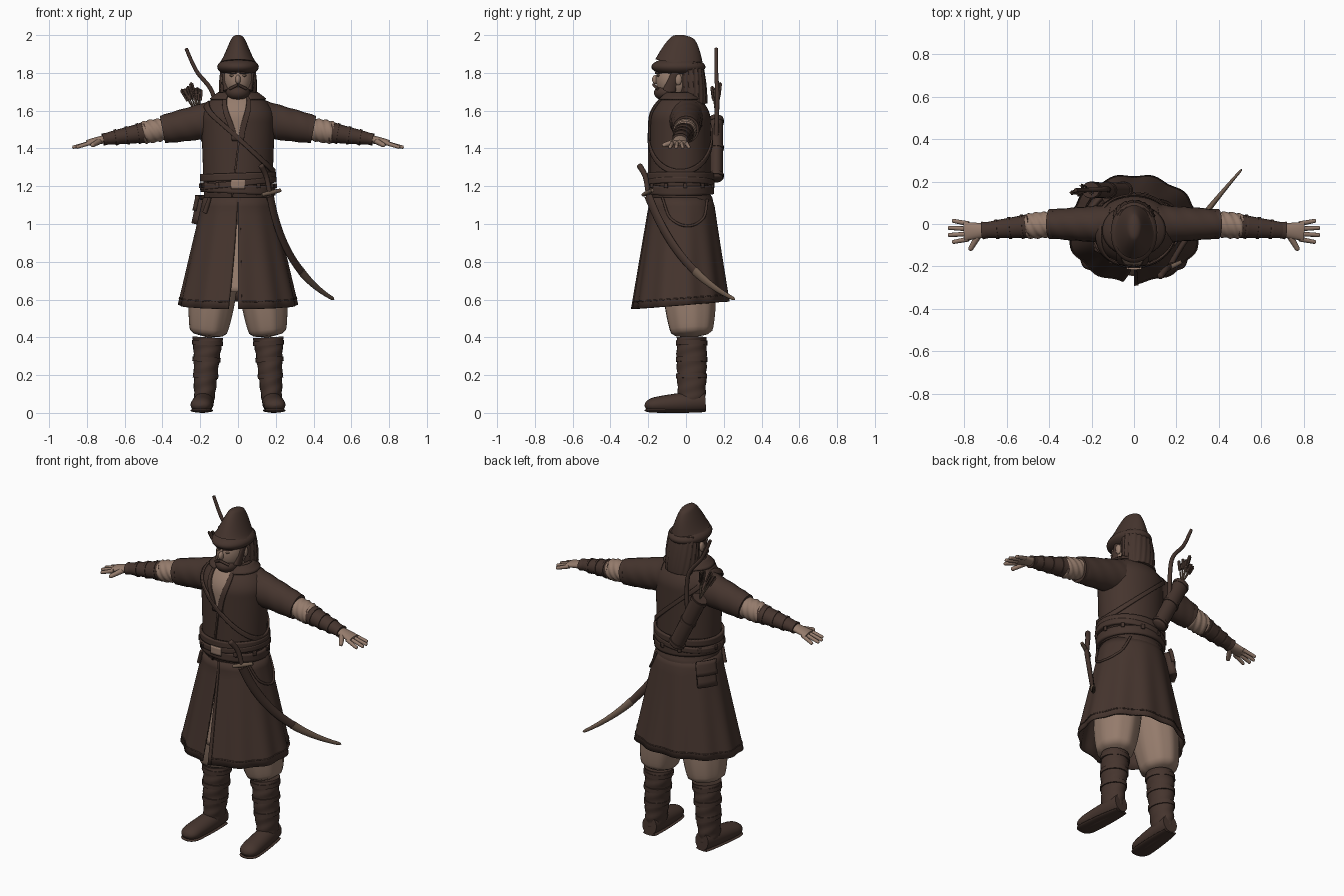
import bpy, bmesh, math, random
from math import sin, cos, pi, sqrt
from mathutils import Vector

random.seed(4)
cube = bpy.data.objects.get("Cube")
if cube:
    bpy.data.objects.remove(cube)


def material(name, *rgb):
    m = bpy.data.materials.new(name)
    m.use_nodes = True
    m.diffuse_color = (*rgb, 1)
    m.node_tree.nodes["Principled BSDF"].inputs["Base Color"].default_value = (*rgb, 1)
    return m


BROWN = material("dark brown", .06, .035, .027)
TAN = material("tan", .3, .2, .15)
WORN = material("worn brown", .15, .1, .07)
RIGHTWARD, BACKWARD, UPWARD = Vector((1, 0, 0)), Vector((0, 1, 0)), Vector((0, 0, 1))
FRONT, TURN = -pi / 2, 2 * pi
HEM, WAIST, CHEST, COLLAR = .57, 1.14, 1.55, 1.7
made = []


def finish(name, bm, mat):
    bmesh.ops.remove_doubles(bm, verts=bm.verts, dist=.0002)
    bmesh.ops.recalc_face_normals(bm, faces=bm.faces)
    mesh = bpy.data.meshes.new(name)
    bm.to_mesh(mesh)
    bm.free()
    mesh.materials.append(mat)
    ob = bpy.data.objects.new(name, mesh)
    bpy.context.scene.collection.objects.link(ob)
    made.append(ob)
    return ob


def mix(a, b, t):
    return a + (b - a) * t


def spline(points, t):
    """Point on a rounded curve through the given points."""
    last = len(points) - 1
    i = min(int(t * last), last - 1)
    t = t * last - i
    p, q, r, s = (points[max(0, min(last, i + j))] for j in (-1, 0, 1, 2))
    return q + t / 2 * (r - p + t * (2 * p - 5 * q + 4 * r - s + t * (3 * (q - r) + s - p)))


def loft(name, path, mat, size, end=None, flat=1, flat_end=None, swell=0, blunt=0, ref=UPWARD,
         sides=20, ripple=0, lobes=0, twists=0, steps=24):
    """Sweep a tapering ellipse; flat is its height over its width, blunt rounds the tip."""
    path = [Vector(p) for p in path]
    end = size if end is None else end
    flat_end = flat if flat_end is None else flat_end
    centres = [spline(path, i / steps) for i in range(steps + 1)]
    bm = bmesh.new()
    rings = []
    for i, centre in enumerate(centres):
        t = i / steps
        along = centres[min(i + 1, steps)] - centres[max(i - 1, 0)]
        across = along.cross(ref).normalized()
        up = across.cross(along).normalized()
        radius = mix(size, end, t) + swell * sin(pi * t)
        if blunt and t > 1 - blunt:
            radius *= max(.05, sqrt(max(0, 1 - ((t - 1 + blunt) / blunt) ** 2)))
        ring = []
        for j in range(sides):
            a = TURN * j / sides
            r = radius * (1 + ripple * sin(lobes * a + twists * TURN * t))
            ring.append(bm.verts.new(centre + across * cos(a) * r + up * sin(a) * r * mix(flat, flat_end, t)))
        rings.append(ring)
    for low, high in zip(rings, rings[1:]):
        for j in range(sides):
            k = (j + 1) % sides
            bm.faces.new((low[j], low[k], high[k], high[j]))
    bm.faces.new(rings[0])
    bm.faces.new(rings[-1])
    return finish(name, bm, mat)


def ball(name, centre, radii, mat):
    bm = bmesh.new()
    bmesh.ops.create_uvsphere(bm, u_segments=32, v_segments=20, radius=1)
    bmesh.ops.scale(bm, vec=radii, verts=bm.verts)
    bmesh.ops.translate(bm, vec=centre, verts=bm.verts)
    return finish(name, bm, mat)


def coat(a, z, off=0):
    """Point on the coat: flared and folded skirt, straight trunk, sloping shoulders."""
    flare = max(0, WAIST - z) / (WAIST - HEM)
    rise = max(0, z - WAIST) / (COLLAR - WAIST)
    slope = 1 - .6 * (max(0, z - CHEST) / (COLLAR - CHEST)) ** 2
    off += .007 * flare * sin(11 * a)
    width = (.18 + .13 * flare + .02 * rise) * slope + off
    depth = (.16 + .09 * flare) * slope + off
    return Vector((width * cos(a), depth * sin(a) - .02 - .01 * (flare == 0), z))


def patch(name, place, mat=BROWN, off=.006, thick=.01, columns=24, rows=12):
    """Cloth piece lying on the coat; place gives angle and height."""
    bm = bmesh.new()
    grid = [[bm.verts.new(coat(*place(u / columns, v / rows), off)) for u in range(columns + 1)]
            for v in range(rows + 1)]
    for low, high in zip(grid, grid[1:]):
        for u in range(columns):
            bm.faces.new((low[u], low[u + 1], high[u + 1], high[u]))
    ob = finish(name, bm, mat)
    if thick:
        mod = ob.modifiers.new("thickness", "SOLIDIFY")
        mod.thickness = thick
        mod.offset = 0


def band(name, low, height, mat=BROWN, middle=FRONT, sweep=TURN, tilt=0, columns=64, **kw):
    """Strip round the coat, raised on the model's left by tilt."""
    def place(u, v):
        a = middle + (u - .5) * sweep
        return a, low + height * v + tilt * cos(a)
    patch(name, place, mat, columns=columns, rows=4, **kw)


# Coat, open below the belt at the front
def skirt(u, v):
    a = FRONT + u * (TURN - .16 * v)
    return a, mix(WAIST, HEM + .02 * sin(a), v)


patch("coat_body", lambda u, v: (TURN * u, mix(WAIST - .03, COLLAR, v)), off=0, thick=0, columns=72, rows=40)
patch("coat_skirt", skirt, off=0, columns=110)
patch("front_edge", lambda u, v: skirt(u / 100, v))
patch("hem_stitching", lambda u, v: skirt(u, .93 + v / 90), thick=.004, columns=110, rows=1)
patch("under_robe", lambda u, v: (FRONT - .2 + .3 * u, mix(.64, 1, v)), TAN, off=-.025)


def neckline(v, spread):
    return FRONT - .06 * v + spread, mix(1.44, 1.69, v)


def opening(v):
    return .01 + .45 * v ** 1.5


patch("chest", lambda u, v: neckline(v, mix(-1, 1, u) * opening(v)), TAN, off=.003, thick=.004)
for s, side in ((1, "left"), (-1, "right")):
    patch(side + "_lapel", lambda u, v: neckline(v, s * (opening(v) + .15 * u)))
patch("coat_overlap", lambda u, v: (FRONT - .2 * (1 - v) + u / 20, mix(WAIST, neckline(0, 0)[1], v)))
band("collar", 1.66, .035, middle=-FRONT, sweep=5.4, off=.012)

# Belts, straps, buckle and pouch
band("upper_belt", 1.23, .04, tilt=.006, off=.01, thick=.015)
band("lower_belt", 1.16, .05, tilt=-.01, off=.01, thick=.015)
band("sash", 1.2, .03, tilt=.02, off=.01, thick=.02)
band("shoulder_strap", 1.44, .03, tilt=-.18, off=.008)
band("buckle", 1.185, .05, TAN, sweep=.35, off=.022, thick=.008)
for i in range(1, 11):
    band("belt_stud", 1.19, .025, middle=FRONT + i * TURN / 11, sweep=.1, columns=4, off=.02)
band("pouch", 1, .13, middle=2.6, sweep=.5, columns=8, off=.025, thick=.045)
band("pouch_flap", 1.07, .08, middle=2.6, sweep=.55, columns=8, off=.045, thick=.02)
loft("hanging_strap", [coat(mix(-.6, .9, i / 8), WAIST - .15 * sqrt(sin(pi * i / 8.01)), .008) for i in range(9)],
     BROWN, .007, sides=8)
loft("belt_tie", [coat(FRONT - .9, WAIST, .01), coat(FRONT - 1, WAIST - .08, .01)], BROWN, .01, .014,
     ref=BACKWARD, sides=8)

# Limbs, mirrored
for s, side in ((1, "left_"), (-1, "right_")):
    def spot(x, y, z):
        return Vector((s * x, y, z))

    def limb(name, start, stop, *args, **kw):
        return loft(side + name, [start, stop], *args, **kw)

    shoulder, elbow, wrist, knuckles = spot(.1, 0, 1.56), spot(.4, 0, 1.5), spot(.7, -.03, 1.45), spot(.8, -.035, 1.43)
    hip, knee, ankle = spot(.1, 0, .95), spot(.16, .03, .4), spot(.18, .03, .05)
    heel, toe = spot(.175, .1, .062), spot(.2, -.22, .038)

    limb("sleeve", shoulder, elbow, BROWN, .095, .066, flat=1.1, ripple=.015, lobes=3, twists=4)
    limb("sleeve_cuff", shoulder.lerp(elbow, .92), elbow, BROWN, .07, flat=1.05)
    limb("shirt_sleeve", shoulder.lerp(elbow, .95), elbow.lerp(wrist, .37), TAN, .055, swell=.006,
         blunt=.1, ripple=.05, lobes=4, twists=4, sides=28)
    limb("bracer", elbow.lerp(wrist, .3), wrist, BROWN, .058, .036, flat_end=.85)
    limb("bracer_rim", elbow.lerp(wrist, .95), wrist.lerp(knuckles, .15), BROWN, .037, .042, flat=.8)
    for i in range(3):
        t = .4 + i / 5
        limb("bracer_lace", elbow.lerp(wrist, t), elbow.lerp(wrist, t + .04), BROWN,
             mix(.068, .041, t), flat=mix(1, .9, t), steps=2)
    limb("palm", wrist, knuckles, TAN, .032, .046, flat=.7, flat_end=.3)
    for i in range(4):
        inner = i - 1.5
        root = knuckles + BACKWARD * inner * .024 - RIGHTWARD * s * .02
        limb("finger", root, root + spot(.1 - .01 * inner ** 2, inner / 100, -.025), TAN, .012, .009, blunt=.1, sides=10)
    limb("thumb", wrist.lerp(knuckles, .2), spot(.775, -.125, 1.415), TAN, .018, .011, blunt=.15, sides=10)

    limb("trouser_leg", hip, knee, TAN, .1, .09, flat=1.12, swell=.03, blunt=.1, ref=BACKWARD,
         sides=40, ripple=.018, lobes=9)
    limb("boot_shaft", knee, ankle, BROWN, .08, .05, flat=1, flat_end=1.4, ref=BACKWARD,
         ripple=.03, lobes=2, twists=6, steps=40)
    for t in (.05, .3, .55):
        limb("boot_strap", knee.lerp(ankle, t), knee.lerp(ankle, t + .07), BROWN, mix(.084, .054, t),
             flat=mix(1, 1.4, t), ref=BACKWARD, steps=2)
    limb("boot_foot", heel, toe, BROWN, .045, .053, flat=1.2, flat_end=.6, swell=.008, blunt=.25)
    limb("boot_sole", heel - UPWARD * .05, toe - UPWARD * .025, BROWN, .04, .056, flat=.2, swell=.008, blunt=.25)

    # Paired face parts
    ball(side + "ear", spot(.078, -.04, 1.765), (.012, .018, .03), TAN)
    ball(side + "eye", spot(.032, -.146, 1.785), (.013, .008, .006), WORN)
    brow, temple, lip = spot(.01, -.16, 1.8), spot(.055, -.13, 1.8), spot(0, -.172, 1.738)
    limb("eyebrow", brow, temple, BROWN, .006, .004, sides=8)
    limb("moustache", lip, spot(.045, -.15, 1.715), BROWN, .008, sides=8)
    limb("sideburn", spot(.06, -.09, 1.7), spot(.077, -.05, 1.81), BROWN, .018, .01, flat=2, ref=BACKWARD)

# Head and hat
loft("neck", [(0, 0, CHEST), (0, -.04, 1.74)], TAN, .06, .055, ref=BACKWARD)
ball("head", (0, -.06, 1.765), (.077, .1, .11), TAN)
ball("nose", (0, -.16, 1.765), (.014, .02, .024), TAN)
ball("beard", (0, -.1, 1.695), (.064, .07, .045), BROWN)
loft("hair", [(0, .045, 1.63), (0, .02, 1.85)], BROWN, .09, .085, flat=.75, swell=.01, ref=BACKWARD,
     sides=72, ripple=.035, lobes=18, twists=1)
ball("hat_brim", (0, -.04, 1.832), (.11, .143, .05), BROWN)
loft("hat_crown", [(0, -.035, 1.85), (0, -.01, 2)], BROWN, .1, .02, flat=1.3, flat_end=2, blunt=.15,
     ref=BACKWARD, sides=32)

# Curved sword in its scabbard
throat, belly, point = Vector((.17, -.2, 1.15)), Vector((.24, -.05, .75)), Vector((.51, .26, .6))
outward = Vector((3, -2.6, 0)).normalized()


def blade(start, stop):
    ts = [mix(start, stop, i / 6) for i in range(7)]
    return [throat.lerp(belly, t).lerp(belly.lerp(point, t), t) for t in ts]


loft("scabbard", blade(0, .65), BROWN, .025, .022, flat=.55, ref=outward)
loft("scabbard_tip", blade(.62, 1), WORN, .024, .009, flat=.6, blunt=.1, ref=outward)
pommel = throat + Vector((-.05, -.05, .165))
loft("sword_grip", [throat, throat + Vector((-.02, -.015, .1)), pommel], BROWN, .012, .016, blunt=.1,
     ref=outward, sides=12)
loft("sword_guard", [throat + Vector((x, x / 2 - .005, .015 + x / 4)) for x in (-.045, 0, .055)], WORN, .009,
     swell=.003, sides=10)

# Quiver, arrows and bow on the back
base, mouth = Vector((-.04, .16, 1.23)), Vector((-.205, .16, 1.56))
loft("quiver", [mouth, base], BROWN, .046, .042, flat=.82, blunt=.06, ref=BACKWARD, steps=40)
for t in (.05, .5, .93):
    loft("quiver_band", [base.lerp(mouth, t), base.lerp(mouth, t + .05)], BROWN, .049, flat=.82, ref=BACKWARD, steps=2)
for i in range(7):
    nock = Vector((mix(-.3, -.2, i / 6), .16 + random.uniform(-.025, .025), random.uniform(1.71, 1.76)))
    loft("arrow_shaft", [mouth, nock], WORN, .004, ref=BACKWARD, sides=6, steps=2)
    for thin in (.15, 6):
        loft("arrow_feather", [nock.lerp(mouth, .4), nock], BROWN, .012 / max(1, thin), flat=thin,
             blunt=.2, ref=BACKWARD, sides=6, steps=8)
loft("bow", [(-.275, .16, 1.93), (-.22, .16, 1.81), (-.13, .165, 1.68), (-.12, .16, 1.45)], BROWN, .009, .013,
     ref=BACKWARD, sides=12)

for ob in bpy.context.selected_objects:
    ob.select_set(False)
for ob in made:
    ob.select_set(True)
bpy.context.view_layer.objects.active = made[0]
bpy.ops.object.shade_smooth_by_angle(angle=math.radians(50))
